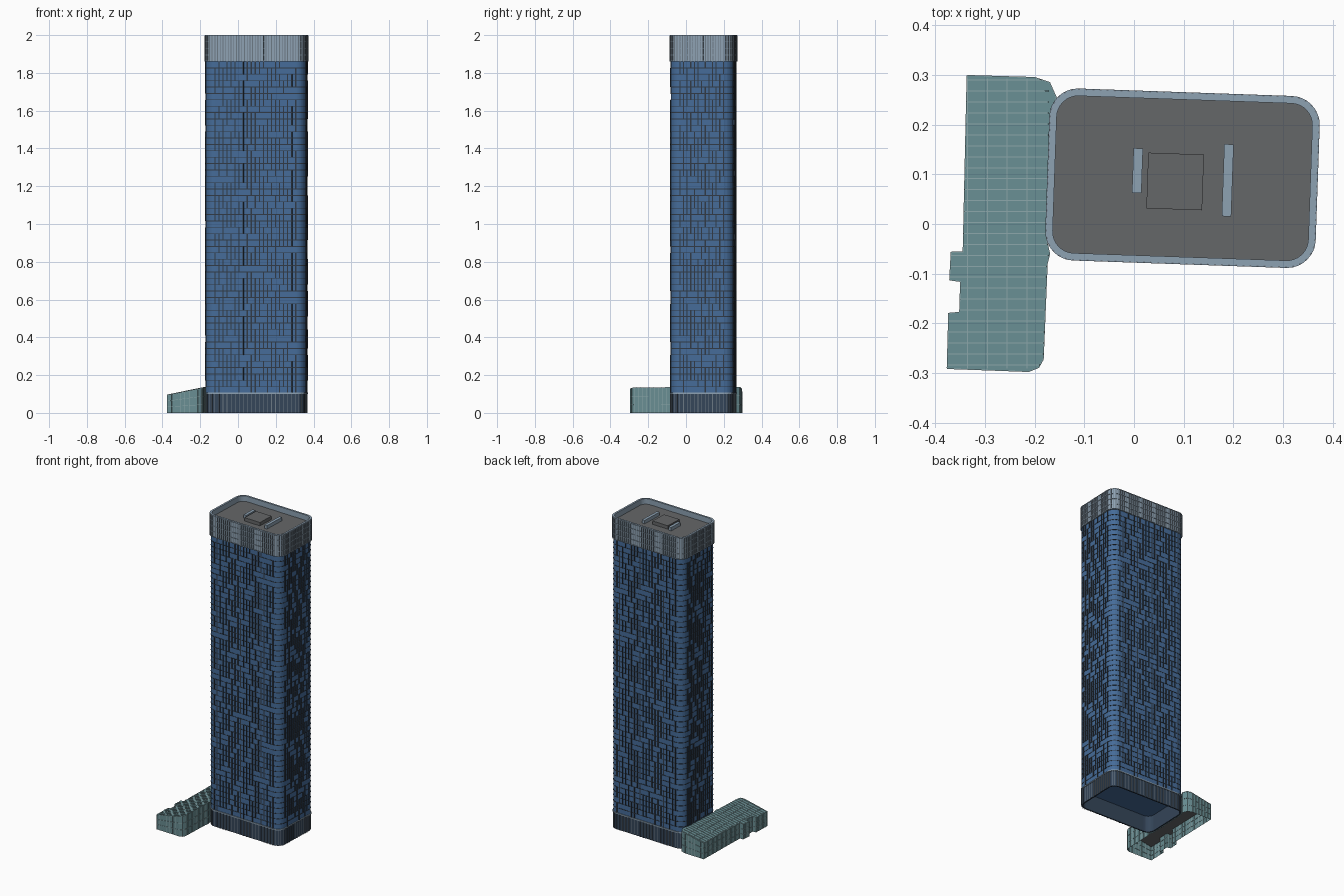
import bpy, bmesh, math, random
from mathutils import Vector, Matrix

if "Cube" in bpy.data.objects:
    bpy.data.objects.remove(bpy.data.objects["Cube"])

random.seed(4)
TOWER = Matrix.Translation((0.0975, 0.092, 0)) @ Matrix.Rotation(math.radians(-2.0), 4, 'Z')
UP = Vector((0, 0, 1))


def material(name, r, g, b):
    m = bpy.data.materials.new(name)
    m.diffuse_color = (r, g, b, 1)
    m.use_nodes = True
    m.node_tree.nodes["Principled BSDF"].inputs["Base Color"].default_value = m.diffuse_color
    return m


BLUE = material("blue_glass", 0.06, 0.15, 0.32)
DARK = material("dark_frame", 0.03, 0.042, 0.06)
NAVY = material("base_glass", 0.035, 0.06, 0.10)
PALE = material("crown_metal", 0.27, 0.36, 0.45)
STEEL = material("crown_fin", 0.15, 0.19, 0.23)
ROOF = material("roof_grey", 0.13, 0.135, 0.14)
TEAL = material("teal_glass", 0.14, 0.27, 0.29)
LIGHT = material("teal_frame", 0.26, 0.38, 0.40)


def finish(bm, name, mat, matrix=Matrix()):
    bmesh.ops.transform(bm, matrix=matrix, verts=bm.verts)
    me = bpy.data.meshes.new(name)
    bm.to_mesh(me)
    bm.free()
    me.materials.append(mat)
    ob = bpy.data.objects.new(name, me)
    bpy.context.collection.objects.link(ob)
    return ob


def beam(bm, a, b, w, out, h):
    """Box from a to b, w wide, sticking out h on both sides of the line."""
    a, b, out = Vector(a), Vector(b), Vector(out).normalized()
    side = out.cross((b - a).normalized()).normalized() * w / 2
    v = [bm.verts.new(p + side * s + out * h * t)
         for p in (a, b) for s, t in ((-1, -1), (1, -1), (1, 1), (-1, 1))]
    for f in ((3, 2, 1, 0), (4, 5, 6, 7), (0, 1, 5, 4), (1, 2, 6, 5), (2, 3, 7, 6), (3, 0, 4, 7)):
        bm.faces.new([v[i] for i in f])


def outline(w, d, r, seg=8):
    pts = []
    for k, (sx, sy) in enumerate(((1, 1), (-1, 1), (-1, -1), (1, -1))):
        for i in range(seg + 1):
            a = math.pi / 2 * (k + i / seg)
            pts.append((sx * (w / 2 - r) + r * math.cos(a), sy * (d / 2 - r) + r * math.sin(a)))
    return pts


def stations(w, d, r, nx, ny, nc=0):
    """Evenly spaced (point, outward normal) pairs along the rounded outline."""
    res = []
    for s in (-1, 1):
        for i in range(nx + 1):
            res.append((Vector(((i / nx - .5) * (w - 2 * r), s * d / 2, 0)), Vector((0, s, 0))))
        for i in range(ny + 1):
            res.append((Vector((s * w / 2, (i / ny - .5) * (d - 2 * r), 0)), Vector((s, 0, 0))))
    for k, (sx, sy) in enumerate(((1, 1), (-1, 1), (-1, -1), (1, -1))):
        for i in range(1, nc):
            a = math.pi / 2 * (k + i / nc)
            n = Vector((math.cos(a), math.sin(a), 0))
            res.append((Vector((sx * (w / 2 - r), sy * (d / 2 - r), 0)) + n * r, n))
    return res


def loop(bm, pts, z):
    return [bm.verts.new((x, y, z)) for x, y in pts]


def bridge(bm, lo, hi):
    n = len(lo)
    for i in range(n):
        j = (i + 1) % n
        bm.faces.new((lo[i], lo[j], hi[j], hi[i]))


def solid(bm, pts, z0, z1):
    lo, hi = loop(bm, pts, z0), loop(bm, pts, z1)
    bridge(bm, lo, hi)
    bm.faces.new(hi)
    bm.faces.new(lo[::-1])


def ring(bm, w, d, r, t, z0, z1):
    o, i = outline(w, d, r), outline(w - 2 * t, d - 2 * t, r - t)
    a, b, c, e = loop(bm, o, z0), loop(bm, o, z1), loop(bm, i, z1), loop(bm, i, z0)
    for p, q in ((a, b), (b, c), (c, e), (e, a)):
        bridge(bm, p, q)


# tower shaft
W, D, R, Z0, Z1, FLOORS = 0.528, 0.33, 0.05, 0.105, 1.86, 52
PITCH = (Z1 - Z0) / FLOORS
bm = bmesh.new()
solid(bm, outline(W, D, R), Z0, Z1)
finish(bm, "tower_glass", BLUE, TOWER)

# floor lines around the shaft
bm = bmesh.new()
for f in range(1, FLOORS):
    z = Z0 + f * PITCH
    ring(bm, W + .003, D + .003, R + .0015, .003, z - .002, z + .002)
finish(bm, "floor_bands", DARK, TOWER)

# broken vertical fins in random runs of floors
bm = bmesh.new()
for p, n in stations(W, D, R, 20, 12):
    f = random.randint(0, 2)
    while f < FLOORS:
        e = min(FLOORS, f + random.randint(2, 7))
        beam(bm, p + UP * (Z0 + f * PITCH), p + UP * (Z0 + e * PITCH), .006, n, .004)
        f = e + random.randint(1, 3)
finish(bm, "facade_fins", DARK, TOWER)

# open street level base with mullions
bm = bmesh.new()
ring(bm, W, D, R, .008, 0, Z0)
finish(bm, "base_wall", NAVY, TOWER)
bm = bmesh.new()
for p, n in stations(W, D, R, 20, 12, 5):
    beam(bm, p, p + UP * Z0, .003, n, .003)
finish(bm, "base_mullions", STEEL, TOWER)
bm = bmesh.new()
ring(bm, W + .01, D + .01, R + .005, .01, Z0 - .004, Z0 + .003)
finish(bm, "base_cornice", PALE, TOWER)

# crown parapet, fins and rails
CW, CD, CR = 0.538, 0.34, 0.055
bm = bmesh.new()
ring(bm, CW, CD, CR, .012, Z1, 2.0)
finish(bm, "crown_wall", PALE, TOWER)
bm = bmesh.new()
for p, n in stations(CW, CD, CR, 30, 17, 6):
    beam(bm, p + UP * Z1, p + UP * 1.998, .004, n, .003)
finish(bm, "crown_fins", STEEL, TOWER)
bm = bmesh.new()
for z in (Z1 + .003, 1.895, 1.93, 1.965, 1.996):
    ring(bm, CW + .006, CD + .006, CR + .003, .006, z - .002, z + .002)
finish(bm, "crown_rails", PALE, TOWER)

# roof deck and plant
bm = bmesh.new()
solid(bm, outline(CW - .022, CD - .022, CR - .011), 1.955, 1.965)
finish(bm, "roof_deck", ROOF, TOWER)
for name, x, y, w, d, mat in (("roof_plant", -.0145, -.007, .112, .112, ROOF),
                              ("roof_vent_left", -.091, .012, .019, .09, PALE),
                              ("roof_vent_right", .091, -.001, .019, .145, PALE)):
    bm = bmesh.new()
    beam(bm, (x, y, 1.96), (x, y, 1.987), w, (0, 1, 0), d / 2)
    finish(bm, name, mat, TOWER)

# low side wing with a sloping roof, open underneath
WING = [(-.335, .298), (-.2, .294), (-.17, .284), (-.157, .255), (-.168, .22), (-.177, -.03),
        (-.17, -.06), (-.175, -.08), (-.183, -.272), (-.192, -.288), (-.212, -.296), (-.375, -.29),
        (-.372, -.18), (-.35, -.178), (-.348, -.115), (-.37, -.112), (-.367, -.057), (-.343, -.057)]
WING = WING[::-1]


def top(x):
    return min(.137, .095 + (x + .375) * .205)


bm = bmesh.new()
lo = loop(bm, WING, 0)
hi = [bm.verts.new((x, y, top(x))) for x, y in WING]
bridge(bm, lo, hi)
bm.faces.new(hi)
finish(bm, "wing_shell", TEAL)
bm = bmesh.new()
bm.faces.new([bm.verts.new((x, y, top(x) - .006)) for x, y in WING[::-1]])
finish(bm, "wing_ceiling", ROOF)

# wing frame: wall mullions, rails and roof ribs
bm = bmesh.new()
for (x0, y0), (x1, y1) in zip(WING, WING[1:] + WING[:1]):
    a, b = Vector((x0, y0, 0)), Vector((x1, y1, 0))
    out = (b - a).cross(UP)
    n = max(1, round((b - a).length / .022))
    for i in range(n):
        p = a.lerp(b, i / n)
        beam(bm, p, p + UP * (top(p.x) - .001), .002, out, .0015)
    for k in (.33, .66, .98):
        beam(bm, a + UP * top(x0) * k, b + UP * top(x1) * k, .002, out, .0015)
for i in range(27):
    y = -.283 + i * .022
    xs = []
    for (x0, y0), (x1, y1) in zip(WING, WING[1:] + WING[:1]):
        if (y0 - y) * (y1 - y) < 0:
            xs.append(x0 + (x1 - x0) * (y - y0) / (y1 - y0))
    xa, xb = min(xs), max(xs)
    xm = min(xb, -.172)
    beam(bm, (xa, y, top(xa)), (xm, y, top(xm)), .002, (-.2, 0, 1), .002)
for x in (-.335, -.295, -.255, -.215):
    beam(bm, (x, -.29, top(x)), (x, .293, top(x)), .002, UP, .0012)
finish(bm, "wing_frame", LIGHT)
